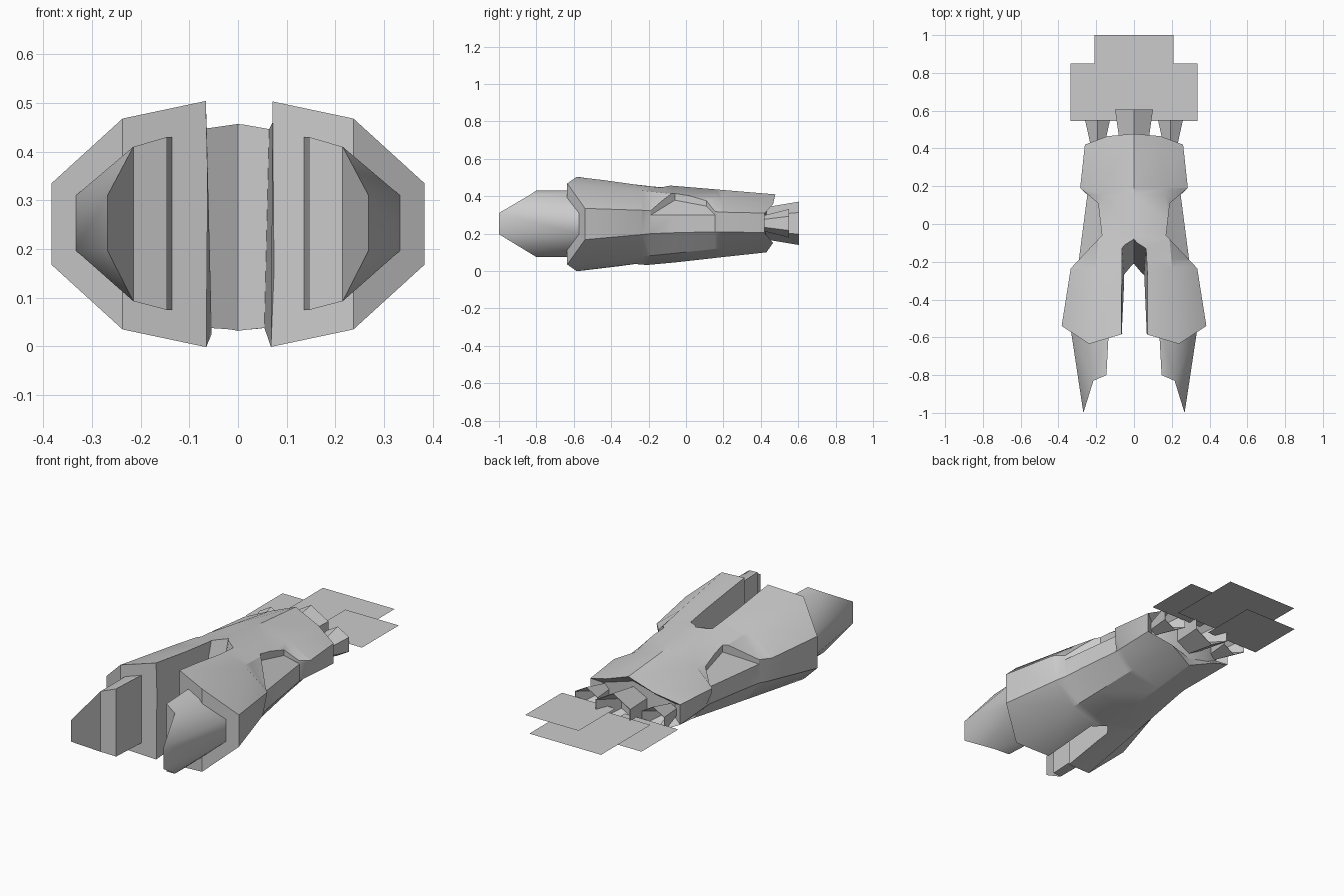
import bpy, bmesh, math

if "Cube" in bpy.data.objects:
    bpy.data.objects.remove(bpy.data.objects["Cube"])


def make(name, verts, faces):
    me = bpy.data.meshes.new(name)
    me.from_pydata(verts, [], faces)
    bm = bmesh.new()
    bm.from_mesh(me)
    bmesh.ops.recalc_face_normals(bm, faces=bm.faces)
    bm.to_mesh(me)
    bm.free()
    ob = bpy.data.objects.new(name, me)
    bpy.context.collection.objects.link(ob)
    return ob


def prism(name, low, high):
    n = len(low)
    sides = [(i, (i + 1) % n, n + (i + 1) % n, n + i) for i in range(n)]
    return make(name, low + high, sides + [tuple(range(n)), tuple(range(n, 2 * n))])


def cut(ob, cutter):
    m = ob.modifiers.new("cut", 'BOOLEAN')
    m.operation, m.solver, m.object = 'DIFFERENCE', 'EXACT', cutter
    bpy.context.view_layer.objects.active = ob
    bpy.ops.object.modifier_apply(modifier=m.name)
    bpy.data.objects.remove(cutter)


def smooth(ob, angle):
    bpy.ops.object.select_all(action='DESELECT')
    ob.select_set(True)
    bpy.context.view_layer.objects.active = ob
    bpy.ops.object.shade_smooth_by_angle(angle=math.radians(angle))


# Hull: ten-sided rings lofted from nose to tail
# y centre, shoulder, side; z top; x, z shoulder; x side upper, lower; z side upper, lower; z shoulder low, bottom
stations = [
    (-.564, -.635, -.54, .518, .237, .468, .383, .383, .335, .168, .035, -.015),
    (-.235, -.235, -.235, .472, .202, .430, .335, .308, .325, .195, .077, .030),
    (-.19, -.19, -.19, .467, .198, .425, .292, .292, .322, .20, .082, .034),
    (-.06, -.06, -.06, .455, .186, .411, .275, .275, .32, .205, .095, .046),
    (.155, .155, .155, .437, .167, .388, .247, .247, .315, .21, .118, .070),
    (.19, .19, .19, .434, .164, .384, .285, .248, .315, .21, .121, .074),
    (.478, .465, .42, .41, .14, .356, .26, .26, .31, .205, .15, .10),
    (.435, .425, .39, .37, .12, .33, .21, .21, .29, .22, .17, .14),
]
verts, faces = [], []
for yc, ym, ys, zt, xm, zm, xs, xl, zu, zl, zml, zb in stations:
    verts += [(0, yc, zt), (xm, ym, zm), (xs, ys, zu), (xl, ys, zl), (xm, ym, zml),
              (0, min(yc, .43), zb), (-xm, ym, zml), (-xl, ys, zl), (-xs, ys, zu), (-xm, ym, zm)]
for s in range(len(stations) - 1):
    for i in range(10):
        j = (i + 1) % 10
        faces.append((s * 10 + i, s * 10 + j, s * 10 + 10 + j, s * 10 + 10 + i))
for b in (0, 10 * (len(stations) - 1)):
    for q in ((0, 1, 4, 5), (1, 2, 3, 4), (0, 5, 6, 9), (9, 6, 7, 8)):
        faces.append(tuple(b + k for k in q))
hull = make("hull", verts, faces)


# Slot between the prongs, with a raked pointed end
def slot_ring(z, xf, xe, ye, yc):
    return [(-xf, -.8, z), (xf, -.8, z), (xe, ye, z), (0, yc, z), (-xe, ye, z)]


cut(hull, prism("slot_cutter", slot_ring(-.05, .076, .052, -.30, -.236),
                slot_ring(.65, .070, .069, -.06, -.02)))

# Shallow side pockets with a sloping floor parallel to the hull flank
plan = [(.5, -.41), (.17, -.06), (.19, .11), (.5, .371)]
for s in (1, -1):
    cut(hull, prism("pocket_cutter",
                    [(s * x, y, .30 + .76 * (.266 - .1286 * y - x)) for x, y in plan],
                    [(s * x, y, .6) for x, y in plan]))
smooth(hull, 30)

# Prong tips
outline = [(.13, -.5, .43, .075), (.146, -.8, .43, .075), (.215, -.83, .41, .093),
           (.268, -1, .31, .197), (.333, -.57, .31, .197), (.333, -.5, .31, .197),
           (.215, -.5, .41, .093)]
n = len(outline)
for s, side in ((1, "right"), (-1, "left")):
    v = [(s * x, y, t) for x, y, t, b in outline] + [(s * x, y, b) for x, y, t, b in outline]
    f = [(i, i + 1, n + i + 1, n + i) for i in range(5)]
    f += [(5, 6, n + 6, n + 5), (6, 0, n, n + 6)]
    for o in (0, n):
        f += [(o, o + 1, o + 2, o + 6), (o + 2, o + 3, o + 4), (o + 2, o + 4, o + 6), (o + 4, o + 5, o + 6)]
    smooth(make("prong_tip_" + side, v, f), 40)


# Hexagonal hollow engine nozzles
def nozzle(name, x, y0, y1, r0, r1):
    rings = [(y0, r0), (y1, r1), (y1, r1 * .97), (y0 + .05, r0 * .6)]
    v = [(x + r * math.sin(k * math.pi / 3), y, .255 + r * math.cos(k * math.pi / 3))
         for y, r in rings for k in range(6)]
    f = [(a * 6 + k, a * 6 + (k + 1) % 6, a * 6 + 6 + (k + 1) % 6, a * 6 + 6 + k)
         for a in range(3) for k in range(6)]
    make(name, v, f + [tuple(range(6)), tuple(range(18, 24))])


# Flat exhaust sheets
def sheet(name, x0, x1, y0, y1, z):
    make(name, [(x0, y0, z), (x1, y0, z), (x1, y1, z), (x0, y1, z)], [(0, 1, 2, 3)])


nozzle("centre_nozzle", 0, .42, .605, .085, .116)
sheet("centre_exhaust", -.208, .208, .59, 1.0, .255)
for s, side in ((1, "right"), (-1, "left")):
    nozzle("nozzle_" + side, s * .193, .40, .55, .038, .076)
    sheet("exhaust_" + side, s * .182 - .155, s * .182 + .155, .545, .85, .255 + s * .006)
